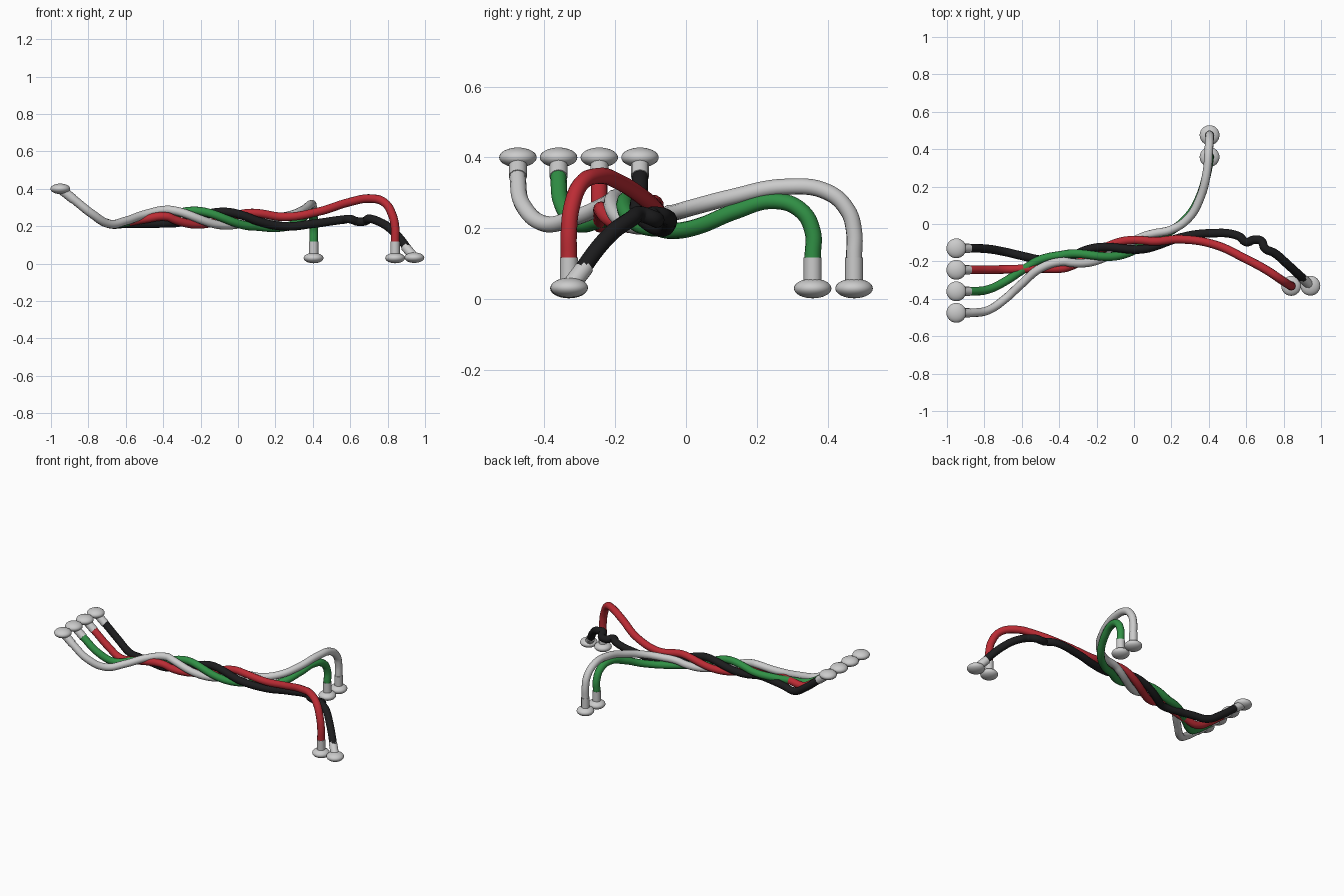
import bpy, math
from mathutils import Vector

if "Cube" in bpy.data.objects:
    bpy.data.objects.remove(bpy.data.objects["Cube"])


def smooth(a, b, x):
    t = min(max((x - a) / (b - a), 0), 1)
    return t * t * (3 - 2 * t)


def twist_point(x, top_x):
    # helix around the gently sloping bundle axis; a quarter turn every 0.155
    t = (x - top_x) / 0.155 * math.pi / 2
    y = -0.113 + 0.25 * x + 0.05 * x * x
    z = 0.238 - 0.035 * x
    return Vector((x, y - 0.036 * math.sin(t), z + 0.036 * math.cos(t)))


def tube(name, pts, radius, mat=None):
    cu = bpy.data.curves.new(name, 'CURVE')
    cu.dimensions = '3D'
    cu.bevel_depth = radius
    cu.bevel_resolution = 4
    cu.resolution_u = 8
    cu.use_fill_caps = True
    sp = cu.splines.new('BEZIER')
    sp.bezier_points.add(len(pts) - 1)
    for bp, p in zip(sp.bezier_points, pts):
        bp.co = p
        bp.handle_left_type = bp.handle_right_type = 'AUTO'
    ob = bpy.data.objects.new(name, cu)
    bpy.context.collection.objects.link(ob)
    if mat:
        cu.materials.append(mat)


def terminal(name, end, toward):
    # flattened button and the metal collar leading into the wire
    bpy.ops.mesh.primitive_uv_sphere_add(segments=32, ring_count=16, radius=1, location=end)
    ob = bpy.context.object
    ob.name = name + "_button"
    ob.scale = (0.053, 0.053, 0.028)
    bpy.ops.object.shade_smooth()
    a = Vector(end)
    tube(name + "_collar", [a, a + (Vector(toward) - a).normalized() * 0.088], 0.0255)


def wire(name, colour, start_y, top_x, after, drop=None):
    first = twist_point(-0.38, top_x)
    pts = []
    # raised end sloping down, then merging into the twist
    for x in (-0.95, -0.87, -0.78, -0.69, -0.6, -0.5):
        y = start_y + (first.y - start_y) * smooth(-0.84, -0.4, x)
        slope_z = max(0.213, 0.4 - 0.79 * (x + 0.95))
        z = slope_z + (first.z - 0.213) * smooth(-0.69, -0.38, x)
        pts.append((x, y, z))
    pts += [twist_point(-0.38 + i * 0.04, top_x) for i in range(13)]
    pts += after
    # vertical drop to the lower terminal
    if drop:
        pts += [(*drop, z) for z in (0.19, 0.12, 0.03)]
    mat = bpy.data.materials.new(name)
    mat.diffuse_color = (*colour, 1)
    mat.use_nodes = True
    mat.node_tree.nodes["Principled BSDF"].inputs["Base Color"].default_value = mat.diffuse_color
    tube(name + "_wire", pts, 0.023, mat)
    terminal(name + "_upper", pts[0], pts[1])
    terminal(name + "_lower", pts[-1], pts[-2])


wire("white", (0.62, 0.62, 0.61), -0.475, -0.38,
     [(0.2, -0.03, 0.245), (0.29, 0.03, 0.262), (0.35, 0.13, 0.288),
      (0.39, 0.28, 0.317), (0.4, 0.4, 0.302), (0.404, 0.457, 0.25)], (0.404, 0.475))

wire("green", (0.03, 0.28, 0.06), -0.36, -0.225,
     [(0.2, -0.035, 0.192), (0.29, 0.04, 0.207), (0.35, 0.14, 0.248),
      (0.385, 0.25, 0.277), (0.4, 0.325, 0.25)], (0.404, 0.358))

wire("red", (0.5, 0.025, 0.035), -0.245, 0.085,
     [(0.25, -0.082, 0.25), (0.43, -0.11, 0.278), (0.6, -0.188, 0.33),
      (0.71, -0.247, 0.348), (0.785, -0.297, 0.325), (0.825, -0.323, 0.26)], (0.84, -0.331))

# black wire has a small kink before its slanted end
wire("black", (0.012, 0.012, 0.013), -0.13, -0.07,
     [(0.25, -0.072, 0.199), (0.4, -0.05, 0.213), (0.56, -0.065, 0.235),
      (0.6, -0.097, 0.238), (0.64, -0.085, 0.225), (0.68, -0.09, 0.227),
      (0.7, -0.13, 0.24), (0.75, -0.155, 0.226), (0.82, -0.215, 0.182),
      (0.943, -0.33, 0.032)])
